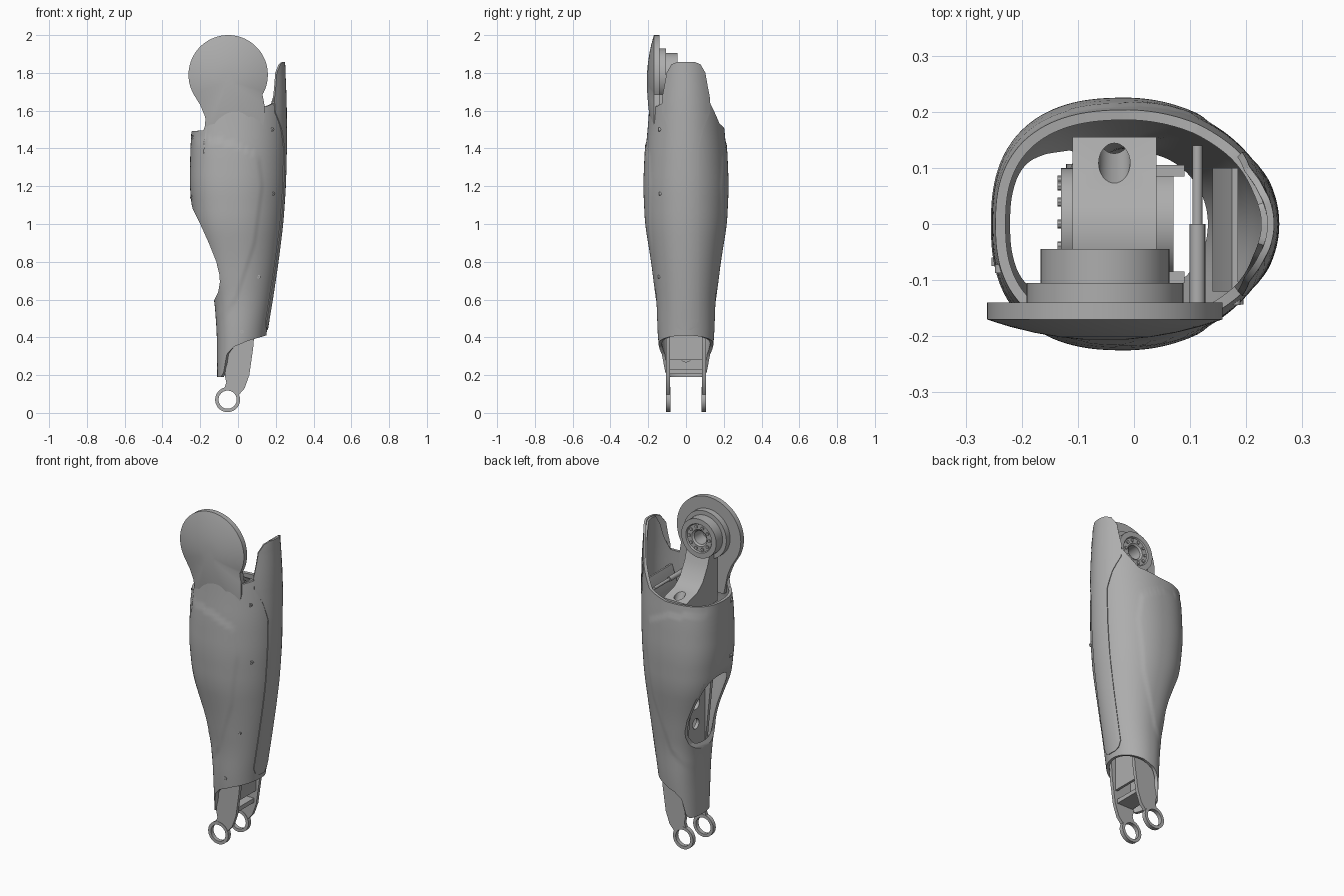
import bpy, bmesh
from math import sin, cos, asin, pi, radians, degrees
from mathutils import Vector

cube = bpy.data.objects.get("Cube")
if cube:
    bpy.data.objects.remove(cube)

grey = bpy.data.materials.new("satin grey")
grey.use_nodes = True
colour = (0.42, 0.42, 0.42, 1)
grey.diffuse_color = colour
grey.node_tree.nodes["Principled BSDF"].inputs["Base Color"].default_value = colour


def table(rows, v):
    """Linear lookup in rows of (key, value, ...)."""
    if v <= rows[0][0]:
        return rows[0][1:]
    for a, b in zip(rows, rows[1:]):
        if v <= b[0]:
            t = (v - a[0]) / (b[0] - a[0])
            return tuple(p + (q - p) * t for p, q in zip(a[1:], b[1:]))
    return rows[-1][1:]


def build(name, verts, faces):
    bm = bmesh.new()
    vs = [bm.verts.new(v) for v in verts]
    for f in faces:
        bm.faces.new([vs[i] for i in f])
    bmesh.ops.remove_doubles(bm, verts=bm.verts, dist=1e-5)
    bmesh.ops.recalc_face_normals(bm, faces=bm.faces)
    mesh = bpy.data.meshes.new(name)
    bm.to_mesh(mesh)
    bm.free()
    mesh.materials.append(grey)
    ob = bpy.data.objects.new(name, mesh)
    bpy.context.collection.objects.link(ob)
    return ob


def place(axis, u, h, w):
    return (u, h, w) if axis == "y" else (h, u, w)


def prism(name, pts, a, b, axis="y"):
    """Extrude an upright outline along x or y."""
    n = len(pts)
    verts = [place(axis, u, h, w) for h in (a, b) for u, w in pts]
    faces = [[i, (i + 1) % n, n + (i + 1) % n, n + i] for i in range(n)]
    return build(name, verts, faces + [range(n), range(n, 2 * n)])


def lathe(name, profile, centre, axis="y", seg=40):
    """Spin a closed (radius, height) loop around a horizontal axis."""
    m = len(profile)
    verts = [place(axis, centre[0] + r * cos(2 * pi * i / seg), h, centre[1] + r * sin(2 * pi * i / seg))
             for i in range(seg) for r, h in profile]
    faces = [[i * m + j, i * m + (j + 1) % m, (i + 1) % seg * m + (j + 1) % m, (i + 1) % seg * m + j]
             for i in range(seg) for j in range(m)]
    return build(name, verts, faces)


def tube(name, centre, r_out, r_in, a, b, axis="y", seg=40):
    return lathe(name, [(r_in, a), (r_out, a), (r_out, b), (r_in, b)], centre, axis, seg)


def circle(u, w, r, n=32):
    return [(u + r * cos(2 * pi * i / n), w + r * sin(2 * pi * i / n)) for i in range(n)]


def apply(ob, kind, **settings):
    mod = ob.modifiers.new(kind.lower(), kind)
    for key, value in settings.items():
        setattr(mod, key, value)
    bpy.context.view_layer.objects.active = ob
    bpy.ops.object.modifier_apply(modifier=mod.name)


def cut(ob, cutter):
    apply(ob, "BOOLEAN", object=cutter, operation="DIFFERENCE", solver="EXACT")
    bpy.data.objects.remove(cutter)


# Shell sections: height, left x, right x, half depth
SECTIONS = [(0.19, -0.11, 0.125, 0.13), (0.42, -0.112, 0.15, 0.15), (0.6, -0.125, 0.18, 0.156),
            (0.8, -0.175, 0.21, 0.18), (1.0, -0.235, 0.235, 0.212), (1.2, -0.256, 0.249, 0.221),
            (1.4, -0.252, 0.254, 0.213), (1.5, -0.246, 0.254, 0.203), (1.65, -0.24, 0.253, 0.192),
            (1.86, -0.24, 0.244, 0.17)]
CALF_EDGE = [(0.48, -0.1), (0.6, 0.0), (0.9, 0.1), (1.2, 0.14), (1.36, 0.12), (1.43, -0.02), (1.46, -0.3)]


def section(z):
    near = [table(SECTIONS, z + d) for d in (-0.05, -0.025, 0, 0.025, 0.05)]
    return [sum(c) / 5 for c in zip(*near)]


def surface(z, ang, lift=0.0):
    x0, x1, depth = section(z)
    mid = (x0 + x1) / 2 - 0.012
    c, s = cos(ang), sin(ang)
    if c >= 0:
        x, y = mid + (x1 + lift - mid) * c, (depth + lift) * s
    else:
        x = mid - (mid - x0) * abs(c) ** 0.8
        y = depth * abs(s) ** 0.8 * (1 if s > 0 else -1)
    # Softly raised calf area
    t = max(0, min(1, (table(CALF_EDGE, z)[0] - x) / 0.025))
    return Vector((x, y * (1 + 0.025 * t * t * (3 - 2 * t)), z))


# Rim height by angle, and hem height by x
RIM = [(0, 1.855), (13, 1.853), (22, 1.81), (32, 1.72), (43, 1.63), (62, 1.53), (90, 1.5),
       (180, 1.49), (229, 1.495), (232, 1.62), (302, 1.64), (305, 1.62), (320, 1.64),
       (330, 1.72), (338, 1.81), (347, 1.853), (360, 1.855)]
HEM = [(-0.08, 0.19), (-0.06, 0.215), (-0.04, 0.31), (0.0, 0.35), (0.06, 0.38), (0.15, 0.41)]

# Outer shell with its side opening
COLS, ROWS = 160, 60
verts, faces = [], []
for i in range(COLS):
    a = 2 * pi * i / COLS
    top, low = table(RIM, degrees(a))[0], table(HEM, 0.02 + 0.13 * cos(a))[0]
    verts += [surface(low + (top - low) * j / ROWS, a) for j in range(ROWS + 1)]
    for j in range(ROWS):
        p, q = i * (ROWS + 1) + j, (i + 1) % COLS * (ROWS + 1) + j
        faces.append((p, q, q + 1, p + 1))
shell = build("outer_shell", verts, faces)
apply(shell, "SOLIDIFY", thickness=0.018, offset=-1)
opening = [(-0.4, 1.12), (-0.25, 1.12), (-0.24, 1.08), (-0.2, 1.0), (-0.155, 0.9), (-0.115, 0.8),
           (-0.098, 0.73), (-0.096, 0.69), (-0.105, 0.64), (-0.13, 0.59), (-0.4, 0.59)]
cut(shell, prism("opening_cutter", opening, -0.4, 0.4))

# Raised shin strip that widens into the top fin
WIDTH = [(0.44, 0.025), (0.455, 0.05), (0.49, 0.065), (1.4, 0.065), (1.5, 0.09), (1.59, 0.125),
         (1.66, 0.125), (1.74, 0.11), (1.8, 0.1), (1.845, 0.075), (1.858, 0.045)]
heights = sorted([w[0] for w in WIDTH] + [0.5 + 0.04 * k for k in range(33)])
verts, faces = [], []
for i, z in enumerate(heights):
    w, depth = table(WIDTH, z)[0], section(z)[2]
    verts += [surface(z, asin(w * (k / 6 - 1) / depth), 0.005) for k in range(13)]
    if i:
        faces += [(13 * i + k, 13 * i + k + 1, 13 * i + k - 12, 13 * i + k - 13) for k in range(12)]
strip = build("shin_strip", verts, faces)
if strip.data.polygons[100].normal.x < 0:
    strip.data.flip_normals()
apply(strip, "SOLIDIFY", thickness=0.012, offset=-1)

# Domed knee cover with a neck
KNEE = (-0.052, 1.79)
outline = [(KNEE[0] + 0.21 * cos(radians(d)), KNEE[1] + 0.21 * sin(radians(d))) for d in range(-30, 211, 5)]
outline += [(-0.2, 1.63), (-0.175, 1.57), (-0.165, 1.52), (-0.15, 1.45), (0.12, 1.45), (0.14, 1.56), (0.14, 1.63)]
n = len(outline)
rings = [(1, -0.14)] + [(s, -0.17 - 0.037 * (1 - s * s)) for s in (1, 0.92, 0.8, 0.6, 0.4, 0.2)]
verts = [(KNEE[0] + (u - KNEE[0]) * s, y, 1.76 + (w - 1.76) * s) for s, y in rings for u, w in outline]
faces = [(r * n + i, r * n + (i + 1) % n, (r + 1) * n + (i + 1) % n, (r + 1) * n + i)
         for r in range(len(rings) - 1) for i in range(n)]
faces += [range(n), range((len(rings) - 1) * n, len(rings) * n)]
build("knee_cover", verts, faces)

# Knee bearing
tube("bearing_base", KNEE, 0.14, 0.04, -0.142, -0.105)
lathe("bearing_hub", [(0.04, -0.125), (0.115, -0.125), (0.115, -0.045), (0.085, -0.045), (0.08, -0.052),
                      (0.05, -0.052), (0.04, -0.06)], KNEE)
for i, (u, w) in enumerate(circle(*KNEE, 0.066, 10)):
    prism(f"hub_bolt_{i}", circle(u, w, 0.009, 10), -0.06, -0.046)

# Sloping bracket that carries the bearing
bracket = prism("knee_bracket", [(-0.14, 1.72), (-0.07, 1.72), (-0.045, 1.64), (0.0, 1.56), (0.05, 1.52),
                                 (0.155, 1.49), (0.155, 1.4), (-0.14, 1.4)], -0.11, 0.04, "x")
hole = prism("hole_cutter", circle(-0.035, 0, 0.028), -0.3, 0.3)
hole.rotation_euler.x = radians(-65)
hole.location = (0, 0.11, 1.5)
bpy.context.view_layer.update()
cut(bracket, hole)

# Inner frame cheeks, each running down to an ankle ring
cheek = [(-0.11, 1.42), (0.09, 1.42), (0.09, 1.0), (0.085, 0.4), (0.08, 0.34), (0.06, 0.2), (0.035, 0.13),
         (0.0, 0.09), (-0.01, 0.115), (-0.055, 0.13), (-0.075, 0.125), (-0.062, 0.16), (-0.07, 0.2),
         (-0.055, 0.3), (-0.07, 0.6), (-0.085, 0.75), (-0.11, 1.0)]
for side, y in (("front", -0.105), ("back", 0.085)):
    prism(f"frame_cheek_{side}", cheek, y, y + 0.02)
    tube(f"ankle_ring_{side}", (-0.055, 0.07), 0.066, 0.048, y - 0.002, y + 0.022)

# Perforated webs between the cheeks
web = prism("frame_web", [(-0.09, 0.22), (0.09, 0.22), (0.09, 0.98), (-0.09, 0.98)], -0.065, -0.045, "x")
for z, r in ((0.3, 0.03), (0.71, 0.03), (0.83, 0.035)):
    cut(web, prism("web_cutter", circle(0, z, r), -0.2, 0.2, "x"))
prism("shin_web", [(-0.09, 0.28), (0.09, 0.28), (0.09, 0.6), (-0.09, 0.6)], 0.045, 0.06, "x")
prism("ankle_bridge", [(-0.1, 0.19), (-0.085, 0.205), (0.085, 0.205), (0.1, 0.19), (0.1, 0.23), (-0.1, 0.23)],
      -0.06, 0.045, "x")

# Drive unit seen through the opening
tube("drive_unit", (0, 1.08), 0.1, 0.05, -0.13, 0.07, "x")
prism("drive_core", circle(0, 1.08, 0.055), -0.1, 0.06, "x")
for i, (u, w) in enumerate(circle(0, 1.08, 0.078, 12)):
    prism(f"drive_bolt_{i}", circle(u, w, 0.008, 8), -0.136, -0.12, "x")

# Cross rods and shelf behind the fin
for z in (1.3, 1.52):
    prism(f"rod_sleeve_{z}", circle(0.113, z, 0.014, 20), -0.15, 0.0)
    prism(f"cross_rod_{z}", circle(0.113, z, 0.009, 20), -0.01, 0.14)
prism("inner_shelf", [(0.14, 1.45), (0.175, 1.55), (0.185, 1.55), (0.185, 1.4), (0.14, 1.4)], -0.12, 0.1)

# Shell screws
for i, (x, z) in enumerate([(0.18, 1.5), (0.185, 1.16), (0.11, 0.72), (0.02, 0.43), (-0.238, 1.46), (-0.244, 1.14)]):
    spots = [surface(z, radians(d)) for d in range(180, 361)]
    y = min(spots, key=lambda p: abs(p.x - x)).y
    tube(f"shell_screw_{i}", (x, z), 0.01, 0.004, y - 0.003, y + 0.012, seg=14)

bpy.ops.object.select_all(action="DESELECT")
for ob in bpy.context.collection.objects:
    if ob.type == "MESH":
        ob.select_set(True)
bpy.context.view_layer.objects.active = shell
bpy.ops.object.shade_smooth_by_angle(angle=radians(35))
